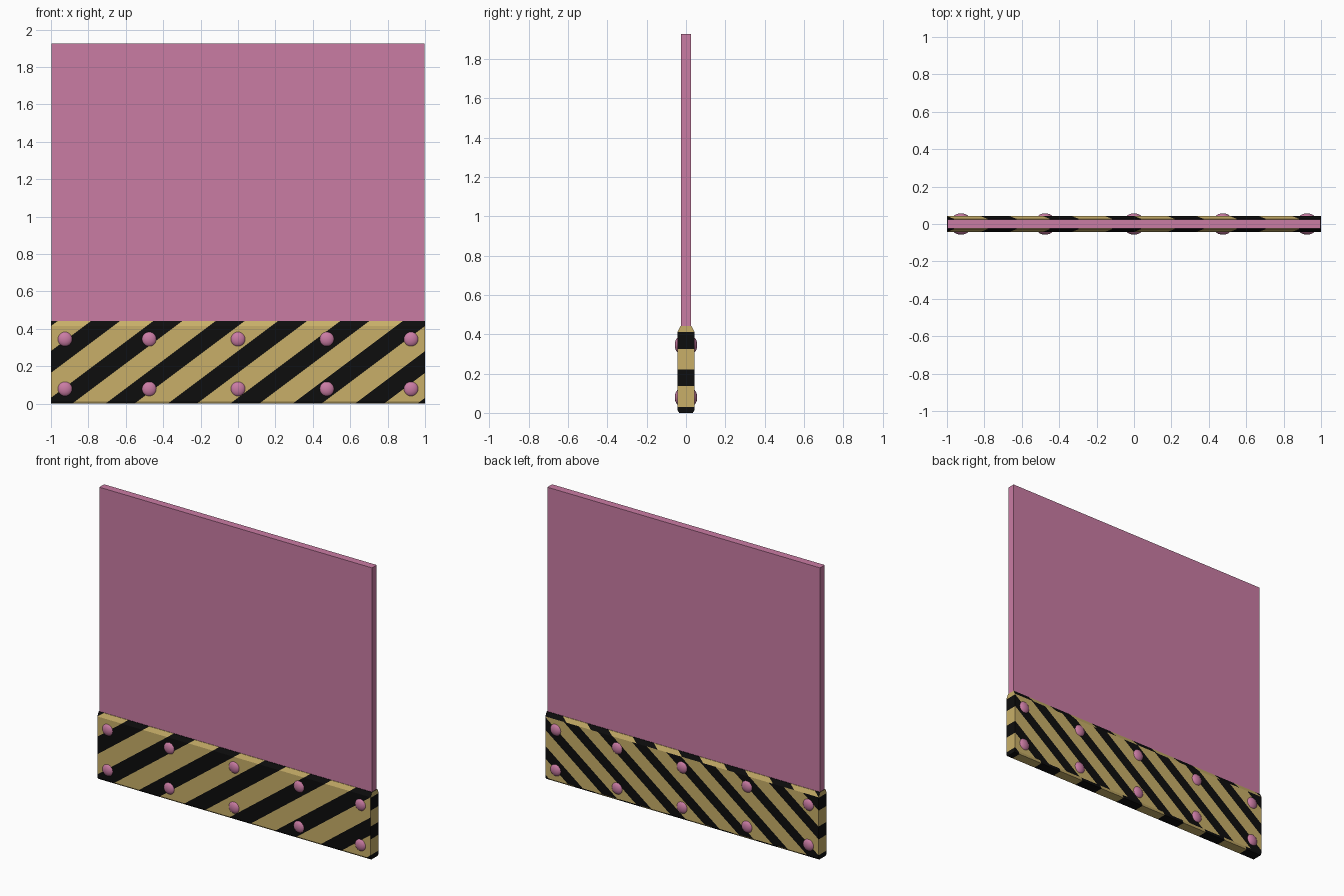
import bpy, bmesh, math
from mathutils import Vector

if "Cube" in bpy.data.objects:
    bpy.data.objects.remove(bpy.data.objects["Cube"])


def material(name, rgb):
    m = bpy.data.materials.new(name)
    m.diffuse_color = (*rgb, 1)
    m.use_nodes = True
    m.node_tree.nodes["Principled BSDF"].inputs["Base Color"].default_value = m.diffuse_color
    return m


pink = material("pink", (0.59, 0.20, 0.37))
yellow = material("sand yellow", (0.58, 0.43, 0.14))
black = material("black", (0.004, 0.004, 0.004))


def add_object(name, bm, mats):
    mesh = bpy.data.meshes.new(name)
    bm.to_mesh(mesh)
    bm.free()
    ob = bpy.data.objects.new(name, mesh)
    bpy.context.collection.objects.link(ob)
    for m in mats:
        mesh.materials.append(m)
    return ob


# Upright panel
bm = bmesh.new()
bmesh.ops.create_cube(bm, size=1)
for v in bm.verts:
    v.co = Vector((v.co.x * 1.996, v.co.y * 0.05, 0.02 + (v.co.z + 0.5) * 1.906))
add_object("panel", bm, [pink])

# Striped kick plate: chamfered profile extruded along x
half = [(0.034, 0), (0.042, 0.012), (0.042, 0.415), (0.028, 0.443)]
profile = half + [(-y, z) for y, z in reversed(half)]
bm = bmesh.new()
face = bm.faces.new([bm.verts.new((-1, y, z)) for y, z in profile])
ext = bmesh.ops.extrude_face_region(bm, geom=[face])
for v in ext["geom"]:
    if isinstance(v, bmesh.types.BMVert):
        v.co.x = 1
if face.is_valid and len([f for f in bm.faces if abs(f.calc_center_median().x + 1) < 1e-4]) == 0:
    bm.faces.new(face.verts)
bmesh.ops.recalc_face_normals(bm, faces=bm.faces[:])
bm.normal_update()


def stripe(test, normal, edge, width, period):
    """Cut chosen faces into bands along a direction and paint every band black."""
    n = Vector(normal)
    for k in range(-12, 13):
        for d in (edge + k * period, edge + k * period - width):
            fs = [f for f in bm.faces if test(f)]
            geom = set(fs)
            for f in fs:
                geom.update(f.edges)
                geom.update(f.verts)
            bmesh.ops.bisect_plane(bm, geom=list(geom), dist=1e-6,
                                   plane_co=n * (d / n.length_squared), plane_no=n)
            bm.normal_update()
    for f in bm.faces:
        if test(f):
            u = f.calc_center_median().dot(n)
            f.material_index = 1 if (edge - u) % period < width else 0


def is_end(f):
    return abs(f.normal.x) > 0.9


def is_back(f):
    return f.normal.y > 0.95


# Diagonals on the front, chamfers, top and bottom; tighter ones behind; level bands on the ends
stripe(lambda f: not is_end(f) and not is_back(f), (1, 0, -1 / 0.75), -1.22, 0.155, 1 / 3)
stripe(is_back, (1, 0, -1 / 0.76), 0.82, 0.11, 0.25)
stripe(is_end, (0, 0, 1), 0.221, 0.085, 0.19)
add_object("kick_plate", bm, [yellow, black])

# Domed rivets on both sides
for side, label in ((-1, "front"), (1, "back")):
    bm = bmesh.new()
    for x in (-0.925, -0.475, 0, 0.475, 0.925):
        for z in (0.079, 0.345):
            made = bmesh.ops.create_uvsphere(bm, u_segments=20, v_segments=12, radius=1)
            for v in made["verts"]:
                v.co = Vector((x + v.co.x * 0.041, side * 0.034 + v.co.y * 0.023, z + v.co.z * 0.041))
    for f in bm.faces:
        f.smooth = True
    add_object(label + "_rivets", bm, [pink])
